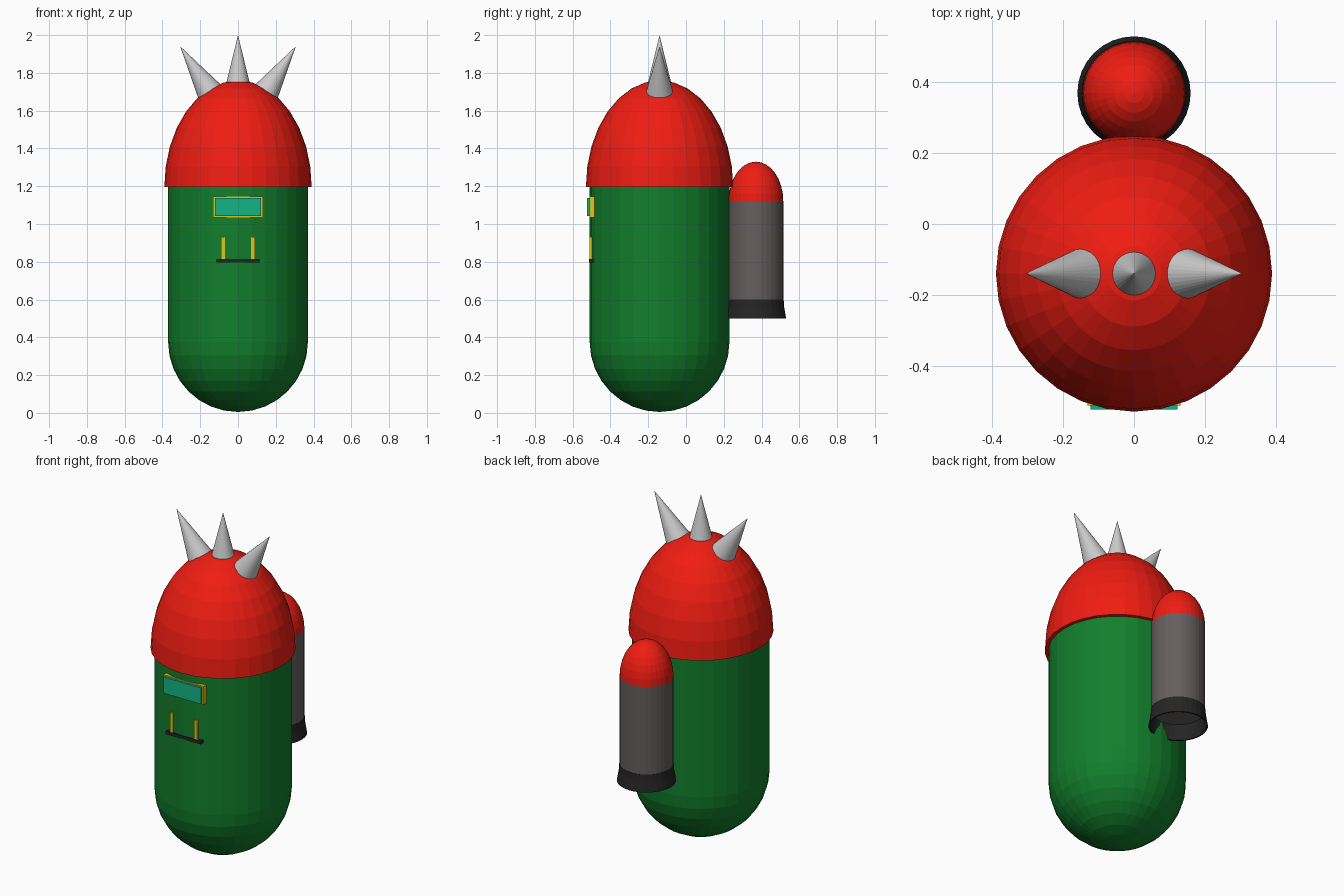
import bpy, bmesh
from math import sin, cos, pi, radians
from mathutils import Matrix, Vector

if "Cube" in bpy.data.objects:
    bpy.data.objects.remove(bpy.data.objects["Cube"])


def material(name, rgb):
    m = bpy.data.materials.new(name)
    m.diffuse_color = (*rgb, 1)
    m.use_nodes = True
    m.node_tree.nodes["Principled BSDF"].inputs["Base Color"].default_value = m.diffuse_color
    return m


GREEN = material("green", (0.006, 0.21, 0.025))
RED = material("red", (0.87, 0.012, 0.006))
TANK = material("warm_grey", (0.13, 0.11, 0.11))
BLACK = material("black", (0.018, 0.018, 0.018))
YELLOW = material("yellow", (0.7, 0.58, 0.008))
TEAL = material("teal", (0.006, 0.46, 0.24))


def finish(name, bm, mat=None, matrix=None):
    bmesh.ops.recalc_face_normals(bm, faces=bm.faces)
    me = bpy.data.meshes.new(name)
    bm.to_mesh(me)
    bm.free()
    ob = bpy.data.objects.new(name, me)
    bpy.context.collection.objects.link(ob)
    if mat:
        me.materials.append(mat)
    if matrix:
        ob.matrix_world = matrix
    return ob


def lathe(name, profile, y, mat, sides=32, closed=False):
    """Revolve (radius, z) points around a vertical axis at depth y."""
    bm = bmesh.new()
    vs = [bm.verts.new((r, 0, z)) for r, z in profile]
    pairs = list(zip(vs, vs[1:] + vs[:1] if closed else vs[1:]))
    edges = [bm.edges.new(p) for p in pairs]
    bmesh.ops.spin(bm, geom=vs + edges, cent=(0, 0, 0), axis=(0, 0, 1),
                   angle=2 * pi, steps=sides)
    bmesh.ops.remove_doubles(bm, verts=bm.verts, dist=1e-5)
    return finish(name, bm, mat, Matrix.Translation((0, y, 0)))


def arc(r, h, z, steps=8):
    """Quarter ellipse from the rim (r, z) to the pole (0, z + h)."""
    return [(r * cos(i * pi / 2 / steps) if i < steps else 0,
             z + h * sin(i * pi / 2 / steps)) for i in range(steps + 1)]


def box(name, lo, hi, mat):
    lo, hi = Vector(lo), Vector(hi)
    bm = bmesh.new()
    bmesh.ops.create_cube(bm, size=1)
    bmesh.ops.scale(bm, vec=hi - lo, verts=bm.verts)
    return finish(name, bm, mat, Matrix.Translation((lo + hi) / 2))


BODY_Y, PACK_Y = -0.14, 0.37

# Body with rounded bottom, and helmet dome
lathe("body", arc(0.37, -0.37, 0.375)[::-1] + [(0.37, 1.22), (0, 1.22)], BODY_Y, GREEN)
lathe("helmet", [(0, 1.195)] + arc(0.39, 0.565, 1.195), BODY_Y, RED)

# Three spikes fanned over the helmet
for name, x, z, tilt in (("left_spike", -0.15, 1.70, -33),
                         ("centre_spike", 0, 1.713, 0),
                         ("right_spike", 0.15, 1.70, 33)):
    bm = bmesh.new()
    bmesh.ops.create_cone(bm, cap_ends=True, segments=32, radius1=0.07, radius2=0,
                          depth=0.287, matrix=Matrix.Translation((0, 0, 0.1435)))
    bmesh.ops.remove_doubles(bm, verts=bm.verts, dist=1e-5)
    finish(name, bm, None, Matrix.Translation((x, BODY_Y, z))
           @ Matrix.Rotation(radians(tilt), 4, 'Y'))

# Back tank with red cap and hollow flared nozzle
lathe("tank", [(0, 0.59), (0.145, 0.59), (0.145, 1.12), (0, 1.12)], PACK_Y, TANK)
lathe("tank_cap", [(0, 1.12)] + arc(0.145, 0.21, 1.12), PACK_Y, RED)
lathe("nozzle", [(0.147, 0.6), (0.149, 0.565), (0.16, 0.5), (0.152, 0.5),
                 (0.142, 0.565), (0.14, 0.6)], PACK_Y, BLACK, closed=True)

# Visor screen in its frame
box("screen_frame", (-0.132, -0.512, 1.035), (0.132, -0.482, 1.145), YELLOW)
box("screen", (-0.123, -0.524, 1.042), (0.123, -0.5, 1.138), TEAL)

# Chest handle: two uprights and a crossbar
for side, x in (("left", -0.08), ("right", 0.08)):
    box(side + "_handle_post", (x - 0.01, -0.511, 0.81), (x + 0.01, -0.49, 0.93), YELLOW)
box("handle_bar", (-0.115, -0.514, 0.797), (0.115, -0.49, 0.815), BLACK)
